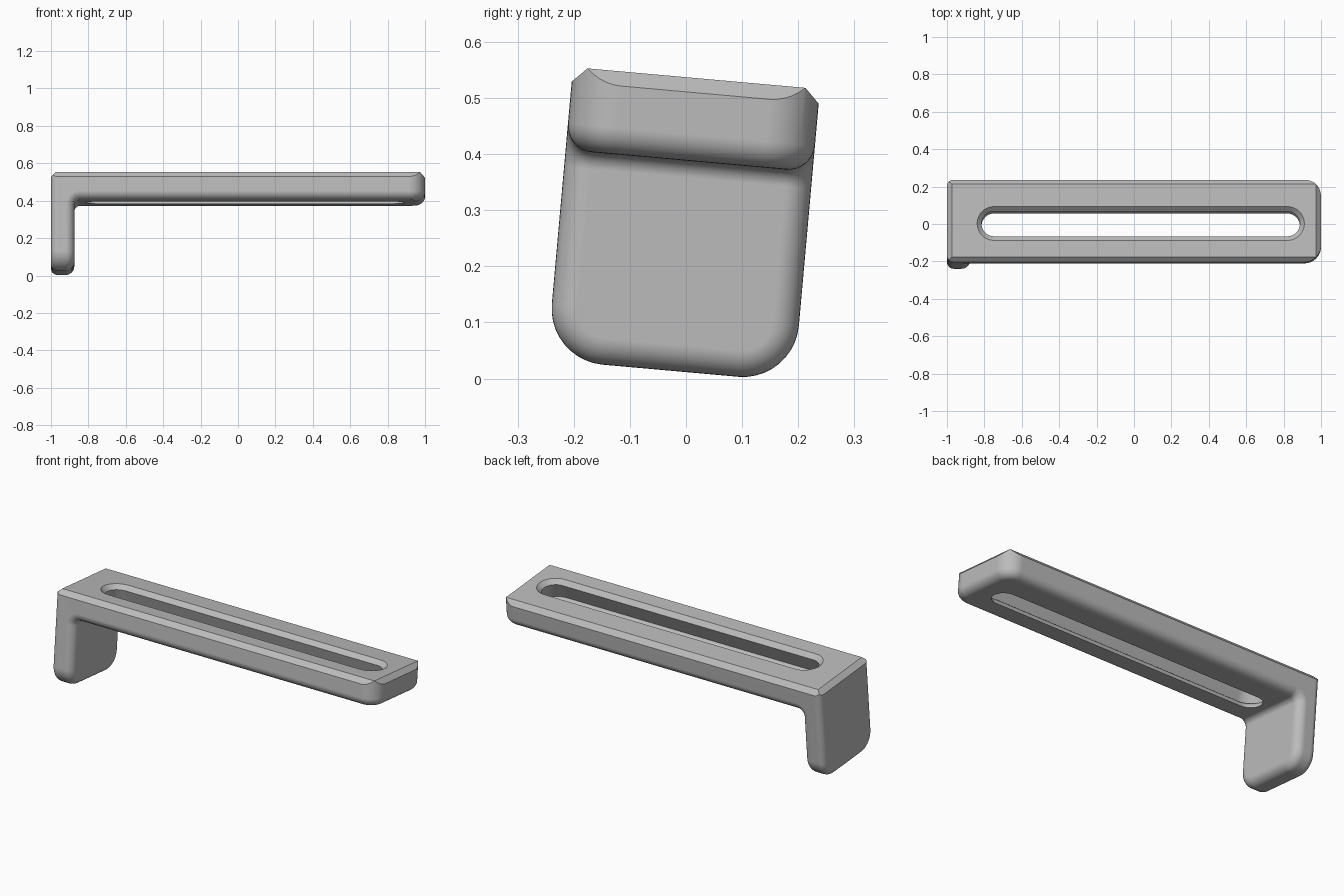
import bpy, bmesh, math
from mathutils import Vector

if "Cube" in bpy.data.objects:
    bpy.data.objects.remove(bpy.data.objects["Cube"])

TILT = math.radians(-5.1)
FRONT, BACK = -0.25, 0.192       # side faces of the bracket
BOTTOM, UNDER, TOP = 0.0115, 0.387, 0.535
INNER = -0.875                   # inner face of the leg
CHAMFER = 0.026

grey = bpy.data.materials.new("plain grey")
grey.use_nodes = True
grey.diffuse_color = (0.5, 0.5, 0.5, 1)
bsdf = next(n for n in grey.node_tree.nodes if n.type == 'BSDF_PRINCIPLED')
bsdf.inputs["Base Color"].default_value = (0.5, 0.5, 0.5, 1)


def make_object(name, bm):
    bmesh.ops.recalc_face_normals(bm, faces=bm.faces[:])
    mesh = bpy.data.meshes.new(name)
    bm.to_mesh(mesh)
    bm.free()
    mesh.materials.append(grey)
    obj = bpy.data.objects.new(name, mesh)
    bpy.context.collection.objects.link(obj)
    return obj


def fillet(bm, edges, radius, segments=8):
    bmesh.ops.bevel(bm, geom=edges, offset=radius, offset_type='OFFSET', segments=segments,
                    profile=0.5, affect='EDGES', clamp_overlap=False)
    bm.normal_update()


def edges_where(bm, rule):
    return [e for e in bm.edges if rule((e.verts[0].co + e.verts[1].co) / 2,
                                        (e.verts[1].co - e.verts[0].co).normalized())]


def border(bm, rule):
    faces = {f for f in bm.faces if rule(f.calc_center_median(), f.normal)}
    return [e for e in bm.edges if sum(f in faces for f in e.link_faces) == 1]


# L-shaped body: bar with a leg at one end
bm = bmesh.new()
profile = [(-1, BOTTOM), (INNER, BOTTOM), (INNER, UNDER), (1, UNDER), (1, TOP), (-1, TOP)]
face = bm.faces.new([bm.verts.new((x, FRONT, z)) for x, z in profile])
ext = bmesh.ops.extrude_face_region(bm, geom=[face])
bmesh.ops.translate(bm, vec=(0, BACK - FRONT, 0),
                    verts=[g for g in ext["geom"] if isinstance(g, bmesh.types.BMVert)])
bmesh.ops.recalc_face_normals(bm, faces=bm.faces[:])

# Rounded bar end, rounded leg corners and the inside corner
fillet(bm, edges_where(bm, lambda m, d: abs(d.z) > 0.9 and m.x > 0.9), 0.089, 10)
fillet(bm, edges_where(bm, lambda m, d: abs(d.x) > 0.9 and m.z < 0.1), 0.1, 10)
fillet(bm, edges_where(bm, lambda m, d: abs(d.y) > 0.9 and abs(m.z - UNDER) < 0.01
                       and m.x < -0.8), 0.03, 6)

# Soft edges round the underside and the outer leg face
fillet(bm, border(bm, lambda c, n: c.z < UNDER + 0.005 and c.x > INNER - 0.005
                  and abs(n.y) < 0.1), 0.047)
fillet(bm, [e for e in border(bm, lambda c, n: n.x < -0.9 and c.x < -0.99)
            if (e.verts[0].co.z + e.verts[1].co.z) / 2 < TOP - 0.01], 0.035)

# Flat chamfers round the top
for point, out in (((0, FRONT, TOP), (0, -1, 1)), ((0, BACK, TOP), (0, 1, 1)),
                   ((-1, 0, TOP), (-1, 0, 1)), ((1, 0, TOP), (1, 0, 1))):
    bmesh.ops.bisect_plane(bm, geom=bm.verts[:] + bm.edges[:] + bm.faces[:], dist=1e-5,
                           plane_co=Vector(point) - Vector((0, 0, CHAMFER)),
                           plane_no=out, clear_outer=True)
    bmesh.ops.holes_fill(bm, edges=[e for e in bm.edges if e.is_boundary], sides=0)
bracket = make_object("slotted_bracket", bm)

# Slot cutter: stacked stadium rings, chamfered above and rounded below
HALF, ROUND, FLARE = 0.067, 0.035, 0.024
rings = [(UNDER - 0.03, HALF + ROUND)]
for i in range(7):
    a = math.radians(15 * i)
    rings.append((UNDER + ROUND * math.sin(a), HALF + ROUND * (1 - math.cos(a))))
rings += [(TOP - FLARE, HALF), (TOP, HALF + FLARE), (TOP + 0.05, HALF + FLARE)]
bm = bmesh.new()
loops = []
for z, r in rings:
    loop = []
    for cx, start in ((0.82, -90), (-0.748, 90)):
        for k in range(17):
            a = math.radians(start + 180 * k / 16)
            loop.append(bm.verts.new((cx + r * math.cos(a), -0.045 + r * math.sin(a), z)))
    loops.append(loop)
for low, high in zip(loops, loops[1:]):
    for k in range(len(low)):
        j = (k + 1) % len(low)
        bm.faces.new((low[k], low[j], high[j], high[k]))
bm.faces.new(loops[0][::-1])
bm.faces.new(loops[-1])
cutter = make_object("slot_cutter", bm)
cutter.hide_render = True

# Cut the slot, then remove the cutter
bpy.context.view_layer.objects.active = bracket
bracket.select_set(True)
cut = bracket.modifiers.new("slot", 'BOOLEAN')
cut.object = cutter
cut.operation = 'DIFFERENCE'
cut.solver = 'EXACT'
bpy.ops.object.modifier_apply(modifier=cut.name)
bpy.data.objects.remove(cutter)

# Smooth rounds with crisp chamfers, standing at a slight tilt
bpy.ops.object.shade_smooth_by_angle(angle=math.radians(30))
weighted = bracket.modifiers.new("even_shading", 'WEIGHTED_NORMAL')
weighted.keep_sharp = True
bracket.rotation_euler.x = TILT
